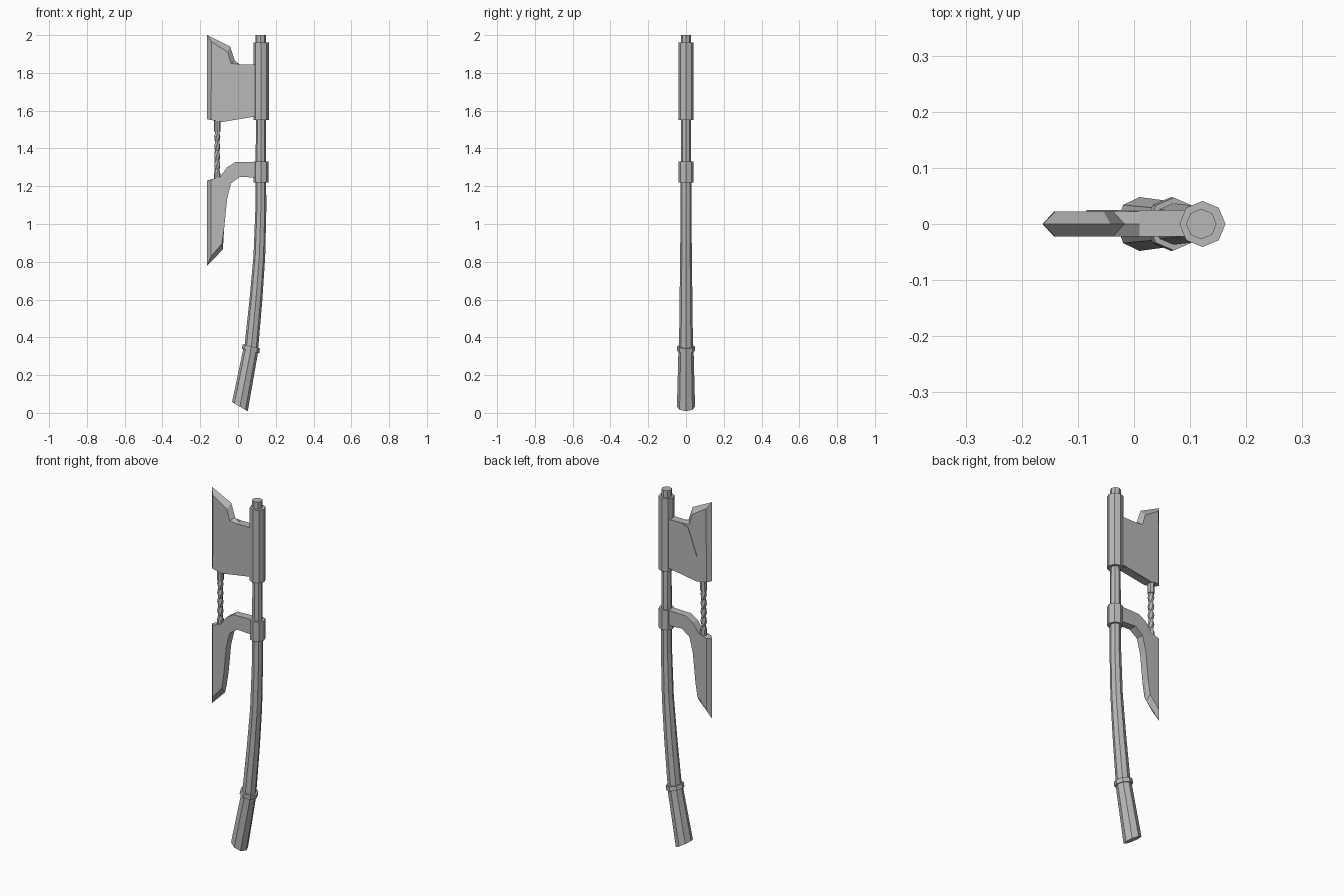
import bpy
from math import cos, sin, pi, radians

cube = bpy.data.objects.get("Cube")
if cube:
    bpy.data.objects.remove(cube)

steel = bpy.data.materials.new("plain grey")
steel.use_nodes = True
GREY = (0.48, 0.48, 0.48, 1)
steel.diffuse_color = GREY
steel.node_tree.nodes["Principled BSDF"].inputs["Base Color"].default_value = GREY


def add_mesh(name, verts, faces):
    mesh = bpy.data.meshes.new(name)
    mesh.from_pydata(verts, [], faces)
    mesh.materials.append(steel)
    obj = bpy.data.objects.new(name, mesh)
    bpy.context.collection.objects.link(obj)
    return obj


def loft(name, rings):
    """Join equal closed rings with quads and cap both ends."""
    n = len(rings[0])
    verts = [v for ring in rings for v in ring]
    faces = [(k * n + i, k * n + (i + 1) % n, (k + 1) * n + (i + 1) % n, (k + 1) * n + i)
             for k in range(len(rings) - 1) for i in range(n)]
    faces.append(tuple(reversed(range(n))))
    faces.append(tuple(range(len(verts) - n, len(verts))))
    return add_mesh(name, verts, faces)


def ring(x, z, r, tilt=0, sides=8, spin=0):
    """Ring around the upright axis, leaning in the side plane by tilt degrees."""
    t = radians(tilt)
    angles = [2 * pi * i / sides + spin for i in range(sides)]
    return [(x + r * cos(a) * cos(t), r * sin(a), z - r * cos(a) * sin(t)) for a in angles]


def blade(name, points, half):
    """Plate from (x, z, inset x, inset z); the insets make sharpened edges."""
    back = [(x + dx, half, z + dz) for x, z, dx, dz in points]
    edge = [(x, 0, z) for x, z, dx, dz in points]
    front = [(x, -y, z) for x, y, z in back]
    return loft(name, [back, edge, front])


# Curved handle with its grip end and collars
loft("handle_shaft", [ring(*p) for p in (
    (0.07, 0.34, 0.037, 13), (0.095, 0.6, 0.034, 8), (0.113, 0.83, 0.031, 4),
    (0.121, 1.08, 0.029, 1), (0.121, 1.25, 0.028), (0.121, 1.6, 0.026))])
loft("grip_end", [ring(0.01, 0.033, 0.048, 30), ring(0.069, 0.34, 0.04, 13)])
loft("grip_collar", [ring(0.066, 0.328, 0.048, 14), ring(0.071, 0.352, 0.047, 14)])
loft("arm_collar", [ring(0.122, 1.22, 0.04), ring(0.122, 1.33, 0.04)])
loft("head_sleeve", [ring(0.122, 1.55, 0.041), ring(0.122, 1.96, 0.041)])
loft("top_cap", [ring(0.12, 1.9, 0.027), ring(0.12, 2.0, 0.027)])

# Upper blade, sharpened on its outer side and along the horn
blade("upper_blade", [
    (-0.163, 2.0, 0.022, -0.035), (-0.042, 1.94, -0.012, -0.03),
    (-0.017, 1.865, -0.02, -0.015), (0.01, 1.845, 0, 0), (0.1, 1.845, 0, 0),
    (0.1, 1.57, 0, 0), (-0.085, 1.54, 0, 0), (-0.143, 1.551, 0, 0),
    (-0.163, 1.555, 0.021, -0.004)], 0.022)

# Raised back cheek of the upper blade
loft("blade_cheek", [[(x, y, z) for x, z in (
    (0.01, 1.844), (0.1, 1.844), (0.1, 1.571), (-0.085, 1.541), (-0.085, 1.68),
    (-0.03, 1.83))] for y in (0.025, 0.018)])

# Curved arm running down into the lower blade
blade("lower_blade", [
    (-0.163, 1.23, 0.02, 0.005), (-0.095, 1.25, 0, 0), (-0.058, 1.3, 0, 0),
    (-0.016, 1.327, 0, 0), (0.1, 1.33, 0, 0), (0.1, 1.245, 0, 0),
    (0.01, 1.25, 0, 0), (-0.037, 1.215, 0, 0), (-0.058, 1.13, 0, 0),
    (-0.074, 0.97, 0, 0), (-0.08, 0.865, -0.006, 0.03),
    (-0.163, 0.78, 0.021, 0.05)], 0.022)

# Twisted rod between the blades, with plain end ferrules
ROD = -0.11
loft("twisted_rod", [ring(ROD, 1.24 + 0.025 * k, 0.017 if k % 2 else 0.013, 0, 6, 0.5 * k)
                     for k in range(12)])
for name, low, high in (("upper_ferrule", 1.49, 1.56), ("lower_ferrule", 1.23, 1.27)):
    loft(name, [ring(ROD, low, 0.018), ring(ROD, high, 0.018)])
